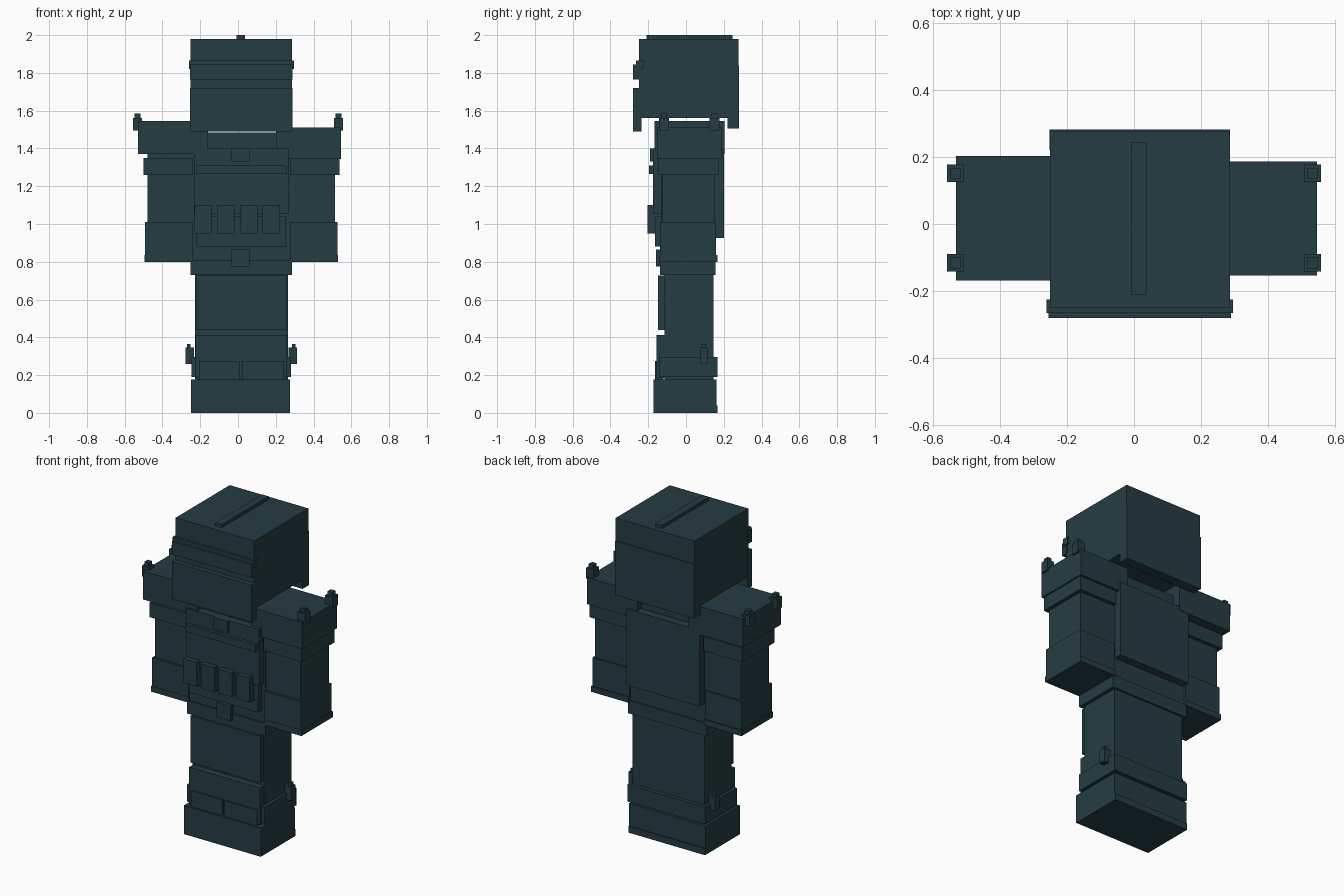
import bpy

cube = bpy.data.objects.get("Cube")
if cube:
    bpy.data.objects.remove(cube, do_unlink=True)

mat = bpy.data.materials.new("dark_teal")
mat.use_nodes = True
colour = (0.018, 0.046, 0.056, 1)
mat.diffuse_color = colour
mat.node_tree.nodes["Principled BSDF"].inputs["Base Color"].default_value = colour

MID = 0.0175  # centre line of the body


def box(name, x0, x1, y0, y1, z0, z1):
    bpy.ops.mesh.primitive_cube_add(size=1, location=((x0 + x1) / 2, (y0 + y1) / 2, (z0 + z1) / 2))
    ob = bpy.context.object
    ob.name = name
    ob.scale = (x1 - x0, y1 - y0, z1 - z0)
    bpy.ops.object.transform_apply(location=False, rotation=False, scale=True)
    ob.data.materials.append(mat)
    return ob


def centred(name, half, y0, y1, z0, z1, mid=MID):
    return box(name, mid - half, mid + half, y0, y1, z0, z1)


def sided(name, inner, outer, y0, y1, z0, z1):
    return box(name, min(inner, outer), max(inner, outer), y0, y1, z0, z1)


# Head with crest, goggles, mask and neck flap
centred("head", 0.268, -0.25, 0.277, 1.56, 1.98)
centred("head_crest", 0.0225, -0.21, 0.245, 1.97, 2.0, 0.0145)
centred("goggle_strap", 0.278, -0.265, -0.225, 1.82, 1.865)
centred("goggles", 0.272, -0.28, -0.24, 1.765, 1.845)
centred("face_mask", 0.272, -0.28, -0.235, 1.49, 1.72)
centred("neck_flap", 0.269, 0.22, 0.281, 1.505, 1.84)

# Torso
centred("torso", 0.262, -0.13, 0.15, 0.78, 1.37)
centred("collar", 0.185, -0.13, 0.15, 1.36, 1.485)
centred("waist_band", 0.268, -0.138, 0.157, 0.73, 0.81)
centred("chest_plate", 0.25, -0.175, -0.12, 1.055, 1.4)
centred("chest_strap", 0.238, -0.195, -0.17, 1.265, 1.31)
centred("chest_clip", 0.048, -0.19, -0.12, 1.33, 1.40, 0.0125)
centred("back_pack", 0.248, 0.14, 0.2, 0.925, 1.395)

# Belt, pouches and buckle
centred("belt", 0.236, -0.165, -0.12, 0.88, 0.955)
centred("pouch_backing", 0.236, -0.163, -0.12, 0.955, 1.04)
for i in range(4):
    x = -0.23 + 0.12 * i
    box("pouch_%d" % (i + 1), x, x + 0.092, -0.205, -0.125, 0.95, 1.1)
centred("buckle", 0.048, -0.16, -0.12, 0.775, 0.865, 0.0125)

# Arms: name, inner edges and outer edges differ slightly from side to side
sided("right_shoulder", -0.16, -0.53, -0.168, 0.203, 1.37, 1.545)
sided("left_shoulder", 0.20, 0.545, -0.153, 0.187, 1.345, 1.51)
for side, inner, s, mid in (("right", -0.24, -1, MID), ("left", 0.275, 1, MID)):
    sided(side + "_arm_core", inner, mid + s * 0.497, -0.125, 0.15, 0.82, 1.40)
    sided(side + "_arm_band", inner, mid + s * 0.519, -0.145, 0.172, 1.26, 1.35)
    sided(side + "_glove", inner, mid + s * 0.509, -0.138, 0.16, 0.805, 1.01)
    sided(side + "_cuff", inner, mid + s * 0.513, -0.14, 0.167, 0.80, 0.835)
    # Shoulder lugs with pins
    for end, y in (("front", -0.116), ("back", 0.151)):
        x = s * 0.532
        box("%s_%s_lug" % (side, end), x - 0.025, x + 0.025, y - 0.026, y + 0.026, 1.495, 1.562)
        box("%s_%s_pin" % (side, end), x - 0.015, x + 0.015, y - 0.016, y + 0.016, 1.55, 1.585)

# Legs and boots
centred("legs", 0.246, -0.115, 0.145, 0.1, 0.75)
centred("thigh_plate", 0.238, -0.148, -0.11, 0.44, 0.728)
centred("knee_plate", 0.242, -0.155, -0.11, 0.185, 0.413)
centred("ankle_band", 0.264, -0.143, 0.168, 0.19, 0.296)
for side, s in (("right", -1), ("left", 1)):
    sided(side + "_shin_plate", 0.0145 + s * 0.006, MID + s * 0.225, -0.163, -0.12, 0.17, 0.275)
    # Ankle lugs with pins
    sided(side + "_ankle_lug", MID + s * 0.25, MID + s * 0.296, 0.073, 0.115, 0.26, 0.345)
    sided(side + "_ankle_pin", MID + s * 0.268, MID + s * 0.287, 0.083, 0.105, 0.34, 0.365)
centred("boots", 0.262, -0.173, 0.162, 0, 0.177, 0.0145)
centred("boot_heels", 0.262, 0.1, 0.168, 0, 0.04, 0.0145)
